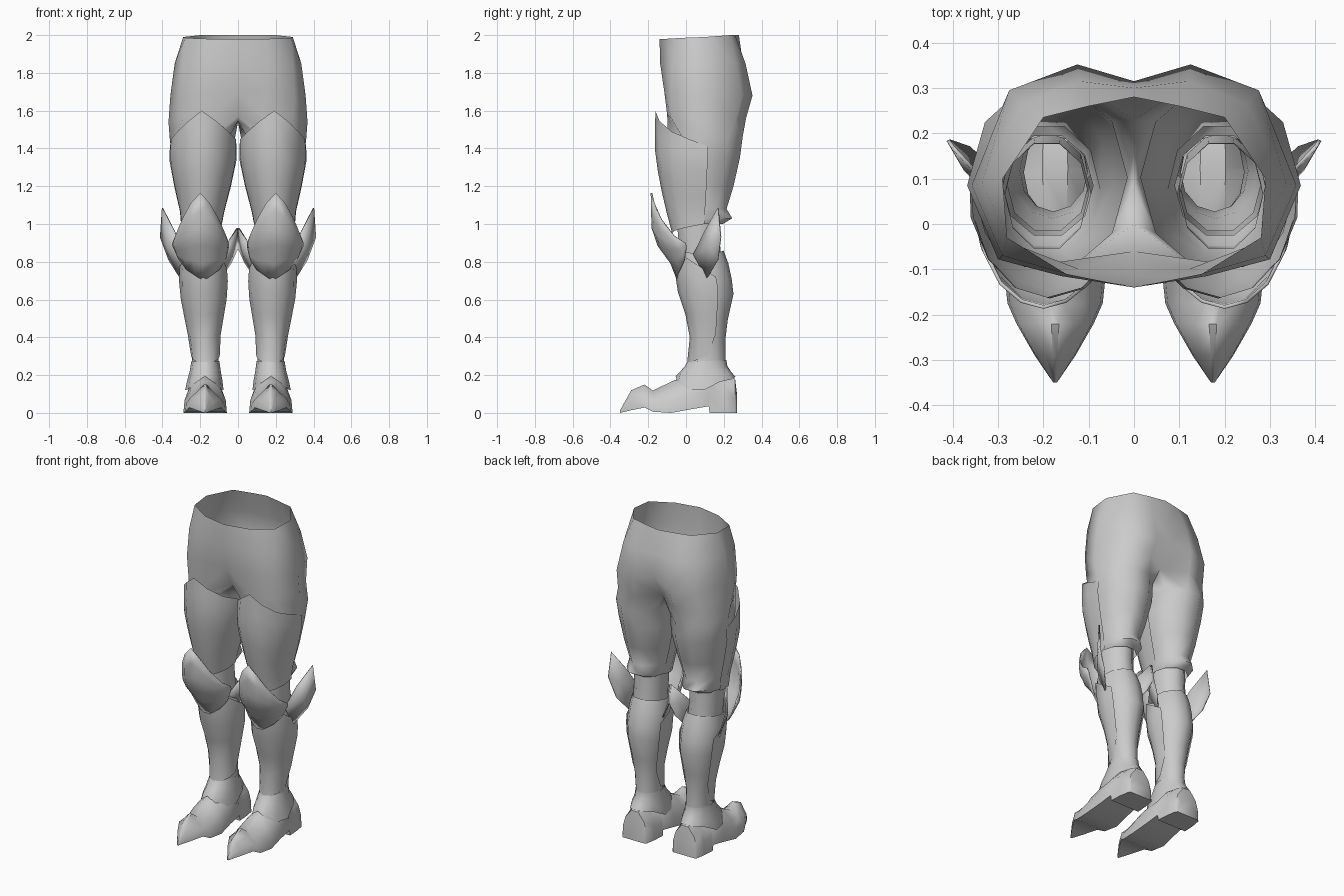
import bpy, bmesh, math
from mathutils import Vector

if "Cube" in bpy.data.objects:
    bpy.data.objects.remove(bpy.data.objects["Cube"])

grey = bpy.data.materials.new("plain grey")
grey.diffuse_color = (0.6, 0.6, 0.6, 1)
grey.use_nodes = True
grey.node_tree.nodes["Principled BSDF"].inputs["Base Color"].default_value = grey.diffuse_color


def make(name, verts, faces, angle=50, thick=0.0):
    """Object for the +x side, mirrored to the other leg."""
    me = bpy.data.meshes.new(name)
    me.from_pydata([tuple(v) for v in verts], [], faces)
    bm = bmesh.new()
    bm.from_mesh(me)
    bmesh.ops.remove_doubles(bm, verts=bm.verts, dist=0.0005)
    bmesh.ops.recalc_face_normals(bm, faces=bm.faces)
    bm.to_mesh(me)
    bm.free()
    ob = bpy.data.objects.new(name, me)
    bpy.context.collection.objects.link(ob)
    me.materials.append(grey)
    if thick:
        s = ob.modifiers.new("thickness", 'SOLIDIFY')
        s.thickness = thick
        s.offset = 0
    m = ob.modifiers.new("mirror", 'MIRROR')
    m.merge_threshold = 0.001
    bpy.ops.object.select_all(action='DESELECT')
    bpy.context.view_layer.objects.active = ob
    ob.select_set(True)
    bpy.ops.object.shade_smooth_by_angle(angle=math.radians(angle))
    return ob


def interp(table, t):
    """Linear lookup in rows sorted by first value."""
    rows = sorted(table)
    if t <= rows[0][0]:
        return rows[0][1:]
    for a, b in zip(rows, rows[1:]):
        if t <= b[0]:
            f = (t - a[0]) / (b[0] - a[0])
            return [p + (q - p) * f for p, q in zip(a[1:], b[1:])]
    return rows[-1][1:]


def section(profile, z, deg):
    """Point on a leg outline; rows are z, x inner, x outer, y front, y back."""
    xi, xo, yf, yb = interp(profile, z)
    a = math.radians(deg)
    return Vector(((xi + xo) / 2 + (xo - xi) / 2 * math.cos(a),
                   (yf + yb) / 2 + (yb - yf) / 2 * math.sin(a), z))


def shell(name, profile, angles, top, bottom, levels, closed=False, **kw):
    """Sheet around the leg; top and bottom edges are (offset from front, z) tables."""
    verts, faces, n, k = [], [], len(angles), len(levels)
    for d in angles:
        off = abs((d + 90 + 180) % 360 - 180)
        zt, zb = interp(top, off)[0], interp(bottom, off)[0]
        verts += [section(profile, zt + (zb - zt) * f, d) for f in levels]
    for i in range(n if closed else n - 1):
        j = (i + 1) % n
        faces += [(i*k + r, i*k + r + 1, j*k + r + 1, j*k + r) for r in range(k - 1)]
    return make(name, verts, faces, **kw)


def even(n):
    return [i / n for i in range(n + 1)]


# Hips and thighs: half rings from front centre to back centre, then full thigh rings
hips = [
    [(0, -.14, 1.98), (.15, -.11, 1.98), (.28, -.03, 1.985), (.29, .1, 1.99),
     (.2, .235, 2), (.1, .26, 2), (0, .28, 2)],
    [(0, -.137, 1.85), (.16, -.115, 1.85), (.29, -.07, 1.85), (.335, .09, 1.85),
     (.25, .265, 1.85), (.12, .315, 1.85), (0, .3, 1.86)],
    [(0, -.115, 1.7), (.15, -.115, 1.7), (.3, -.078, 1.68), (.358, .085, 1.68),
     (.275, .295, 1.68), (.125, .352, 1.68), (0, .315, 1.72)],
    [(0, -.06, 1.57), (.12, -.1, 1.58), (.29, -.078, 1.56), (.368, .085, 1.54),
     (.29, .26, 1.55), (.14, .318, 1.56), (0, .23, 1.57)]]
thigh = [(1.46, .015, .362, -.105, .31), (1.35, .012, .35, -.105, .295),
         (1.2, .045, .325, -.09, .26), (1.08, .075, .3, -.07, .222),
         (1.03, .08, .3, -.05, .252), (1.0, .09, .29, -.03, .2)]
verts = [p for ring in hips for p in ring]
faces = [(r*7 + c, r*7 + c + 1, r*7 + c + 8, r*7 + c + 7) for r in range(3) for c in range(6)]
verts += [(0, .16, 1.545), (0, .08, 1.54), (0, .0, 1.545)]
for row in thigh:
    verts += [section(thigh, row[0], -108 + 36 * i) for i in range(10)]
for r in range(len(thigh)):
    a = 21 + r * 10
    faces += [(a + i, a + (i + 1) % 10, a + 10 + (i + 1) % 10, a + 10 + i) for i in range(10)]
make("hips_and_thighs", verts, faces, angle=70)

# Thigh guard with pointed top, open at the back
guard = [(1.6, .02, .365, -.162, .33), (1.45, .006, .36, -.165, .32),
         (1.35, .003, .368, -.162, .31), (1.2, .035, .34, -.135, .28),
         (1.05, .075, .305, -.1, .24), (.9, .1, .3, -.06, .2)]
shell("thigh_guard", guard, [-90 + d for d in (-100, -75, -50, -25, 0, 25, 50, 75, 100)],
      [(0, 1.6), (50, 1.49), (100, 1.41)], [(0, .95), (100, 1.0)], even(6), angle=60)

# Knee tube joining thigh and calf
knee = [(1.12, .1, .285, -.06, .185), (.95, .1, .285, -.05, .18), (.75, .1, .28, -.02, .2)]
shell("knee", knee, range(0, 360, 36), [(0, 1.12)], [(0, .75)], even(2), closed=True)

# Calf and shin
calf = [(.87, .095, .285, -.06, .195), (.8, .07, .3, -.06, .222), (.72, .062, .305, -.045, .24),
        (.64, .062, .302, -.035, .254), (.5, .085, .275, .012, .222), (.4, .102, .255, .028, .208),
        (.3, .105, .24, .025, .208), (.2, .1, .25, .0, .215)]
shell("calf", calf, range(-90, 270, 30), [(0, .87), (90, .84), (180, .86)], [(0, .18)],
      [0, .1, .22, .34, .54, .7, .86, 1], closed=True, angle=60)

# Shin plate lying over the front of the calf
plate = [(z, a - .008, b + .008, c - .008, d + .005) for z, a, b, c, d in calf]
shell("shin_plate", plate, [-90 + d for d in (-115, -90, -60, -30, 0, 30, 60, 90, 115)],
      [(0, .85), (60, .82), (115, .72)], [(0, .25), (90, .3), (115, .42)],
      [0, .15, .35, .55, .75, 1], angle=60)

# Kneecap with a tall point and swept-back side tips
cap = [(1.165, .07, .33, -.183, .14), (.95, .06, .335, -.178, .16), (.89, .05, .345, -.15, .16),
       (.8, .06, .315, -.082, .16), (.7, .07, .295, -.043, .2)]
shell("kneecap", cap, [-90 + d for d in (-88, -70, -45, -22, 0, 22, 45, 70, 88)],
      [(0, 1.165), (30, 1.09), (60, .96), (88, .9)],
      [(0, .7), (45, .76), (70, .81), (88, .88)], even(5), angle=60, thick=.008)


# Side fins of the knee, each a fan raised around a middle point
def fin(name, pts, mid):
    n = len(pts)
    make(name, pts + [mid], [(i, (i + 1) % n, n) for i in range(n)], angle=60, thick=.008)


fin("outer_fin", [(.4, .17, 1.085), (.41, .185, .93), (.365, .17, .81), (.302, .11, .71),
                  (.295, .04, .84), (.335, .1, .96)], (.372, .12, .88))
fin("inner_fin", [(.004, .15, .98), (.004, .17, .87), (.035, .16, .8), (.1, .1, .7),
                  (.085, .03, .83), (.055, .09, .9)], (.03, .11, .86))

# Ankle cuff flaring over the foot
cuff = [(.29, .1, .245, .018, .212), (.24, .095, .25, -.01, .22), (.19, .085, .265, -.06, .262),
        (.11, .075, .282, -.075, .262)]
shell("ankle_cuff", cuff, range(-90, 270, 30), [(0, .27), (180, .28)],
      [(0, .195), (60, .125), (90, .12), (120, .165), (180, .19)], even(3),
      closed=True, angle=60)

# Foot: cross-sections as y, half width, sole height, top height, top width factor
foot = [(.27, .075, 0, .1, .7), (.26, .085, 0, .18, .7), (.2, .095, 0, .21, .7),
        (.125, .1, 0, .21, .7), (.12, .1, .035, .21, .7), (.02, .105, .018, .205, .6),
        (-.08, .115, 0, .165, .55), (-.175, .105, .006, .118, .4), (-.22, .085, .028, .15, .25),
        (-.29, .045, .014, .12, .25), (-.35, .004, 0, .012, .3)]
verts, faces, n = [], [], 8
for y, w, lo, hi, f in foot:
    h = hi - lo
    half = [(w, lo), (w * .95, lo + h * .4), (w * (.35 + f * .6), lo + h * .7)]
    outline = half + [(w * f * .4, hi), (-w * f * .4, hi)] + [(-x, z) for x, z in half[::-1]]
    verts += [(.174 + x, y, z) for x, z in outline]
for r in range(len(foot) - 1):
    a = r * n
    faces += [(a + i, a + (i + 1) % n, a + n + (i + 1) % n, a + n + i) for i in range(n)]
last = (len(foot) - 1) * n
faces += [tuple(range(n)), tuple(range(last, last + n))]
make("foot", verts, faces, angle=45)
